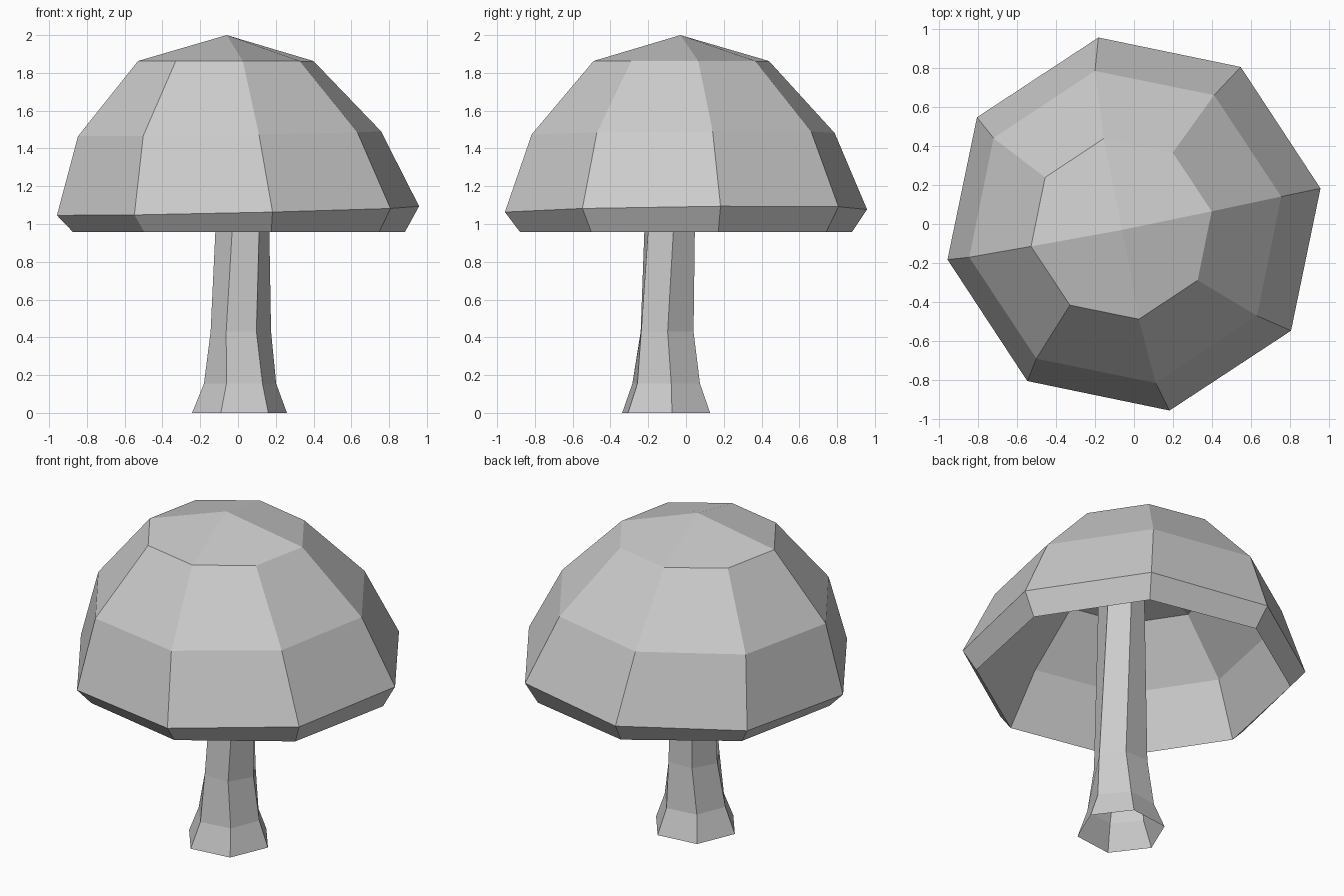
import bpy
import bmesh
from math import cos, sin, radians, tau

cube = bpy.data.objects.get("Cube")
if cube:
    bpy.data.objects.remove(cube, do_unlink=True)

grey = bpy.data.materials.new("pale_grey")
grey.use_nodes = True
colour = (0.6, 0.6, 0.6, 1)
grey.diffuse_color = colour
grey.node_tree.nodes["Principled BSDF"].inputs["Base Color"].default_value = colour


def add_ring(bm, sides, ring):
    """Ring of vertices from (x, y, z, radius, turn, tilt)."""
    cx, cy, z, radius, turn, tilt = ring
    loop = []
    for i in range(sides):
        a = radians(turn) + tau * i / sides
        x, y = radius * cos(a), radius * sin(a)
        loop.append(bm.verts.new((cx + x, cy + y, z + tilt * (x + y / 2))))
    return loop


def loft(bm, loops):
    """Bridge successive rings with quads."""
    for low, high in zip(loops, loops[1:]):
        for i in range(len(low)):
            j = (i + 1) % len(low)
            bm.faces.new((low[i], low[j], high[j], high[i]))


def close(bm, loop, apex, inward=False):
    """Close a ring to a point with four quads."""
    tip = bm.verts.new(apex)
    for i in range(0, len(loop), 2):
        corners = [loop[i], loop[i + 1], loop[(i + 2) % len(loop)]]
        if inward:
            corners.reverse()
        bm.faces.new([tip] + corners)


def finish(bm, name):
    mesh = bpy.data.meshes.new(name)
    bm.to_mesh(mesh)
    bm.free()
    mesh.materials.append(grey)
    obj = bpy.data.objects.new(name, mesh)
    bpy.context.collection.objects.link(obj)


# Cap: tucked-in lip, slightly tilted rim, shoulder, crown and tip,
# with a shallower hollow rising inside from the lip
cap = bmesh.new()
inner_crown, inner_shoulder, lip, rim, shoulder, crown = loops = [
    add_ring(cap, 8, ring) for ring in (
        (-0.02, -0.01, 1.6, 0.47, 11, 0),
        (-0.02, 0, 1.29, 0.74, 11, 0),
        (0.005, 0, 0.957, 0.895, 11, 0),
        (0, 0, 1.07, 0.976, 10.8, 0.023),
        (-0.045, -0.015, 1.478, 0.817, 11, 0.015),
        (-0.065, -0.025, 1.863, 0.473, 11, 0),
    )]
loft(cap, loops)
close(cap, crown, (-0.06, -0.03, 2))
close(cap, inner_crown, (-0.02, -0.01, 1.7), inward=True)
finish(cap, "mushroom_cap")

# Leaning, slightly twisted stem with a flared open foot
stem = bmesh.new()
loft(stem, [add_ring(stem, 6, ring) for ring in (
    (0.008, -0.105, 0, 0.253, 7, 0),
    (0.011, -0.105, 0.155, 0.193, 8, 0),
    (0.015, -0.1, 0.43, 0.16, 1, 0),
    (0.034, -0.069, 1.69, 0.127, 20, 0),
)])
finish(stem, "mushroom_stem")
